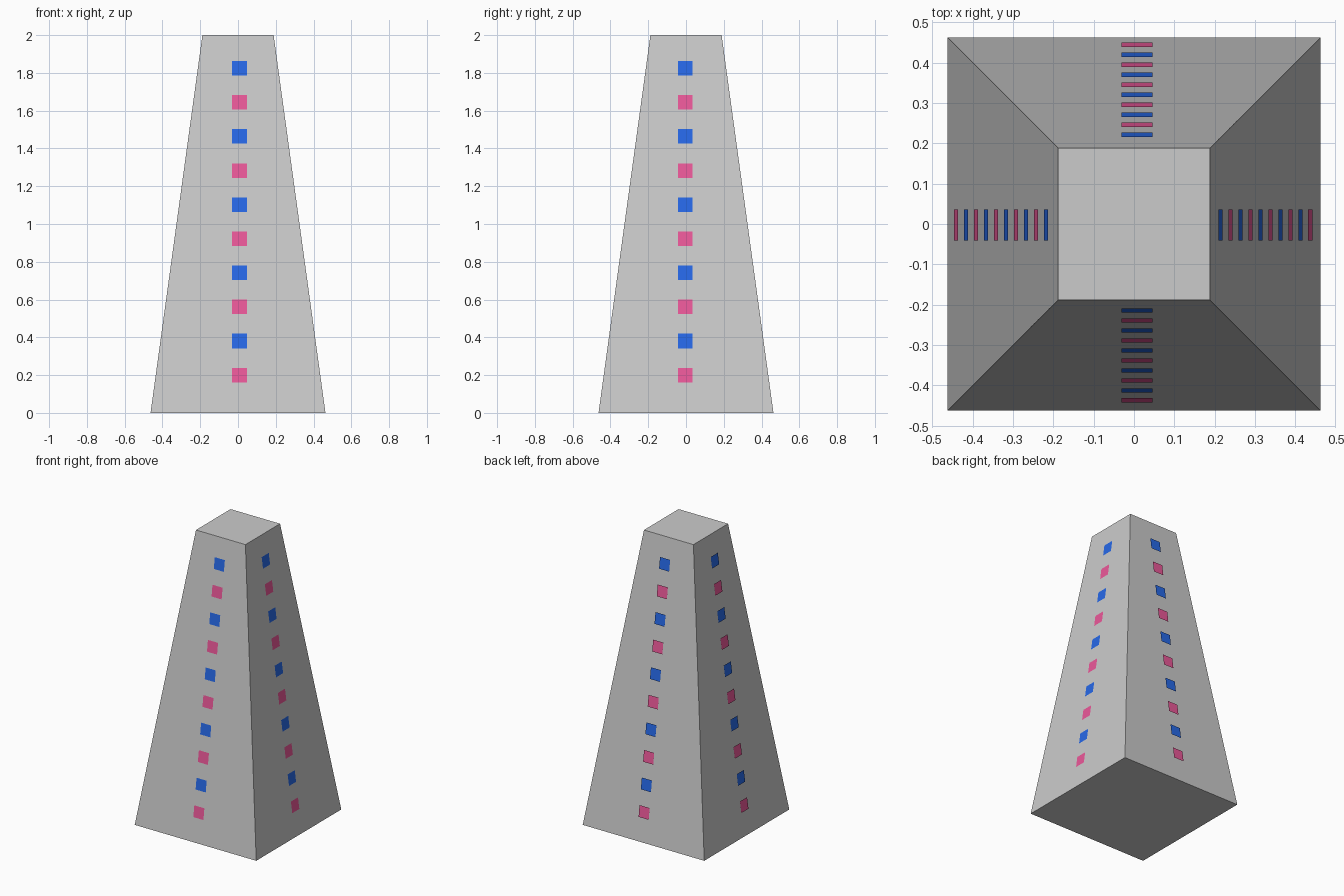
import bpy, bmesh, math
from mathutils import Matrix, Vector

if "Cube" in bpy.data.objects:
    bpy.data.objects.remove(bpy.data.objects["Cube"])

BASE, TOP, H = 0.463, 0.1885, 2.0
SLOPE = (BASE - TOP) / H


def material(name, rgb):
    m = bpy.data.materials.new(name)
    m.diffuse_color = (*rgb, 1)
    m.use_nodes = True
    m.node_tree.nodes["Principled BSDF"].inputs["Base Color"].default_value = m.diffuse_color
    return m


blue = material("blue", (0.02, 0.14, 0.8))
pink = material("pink", (0.83, 0.1, 0.32))


def add_object(name, bm, mat=None):
    bmesh.ops.recalc_face_normals(bm, faces=bm.faces) if mat is None else None
    me = bpy.data.meshes.new(name)
    bm.to_mesh(me)
    bm.free()
    if mat:
        me.materials.append(mat)
    ob = bpy.data.objects.new(name, me)
    bpy.context.collection.objects.link(ob)
    return ob


# Tapered square tower
bm = bmesh.new()
bmesh.ops.create_cube(bm, size=2)
for v in bm.verts:
    r = TOP if v.co.z > 0 else BASE
    v.co = Vector((v.co.x * r, v.co.y * r, H if v.co.z > 0 else 0))
add_object("tower_body", bm)

# Flat windows on each sloping side: name, turn, sideways shift, stand-off
sides = [("front", 0, 0.008, 0.002), ("right", 90, -0.003, 0.002),
         ("back", 180, -0.008, 0.009), ("left", 270, 0.003, 0.006)]
HALF = 0.0385
for side, turn, shift, gap in sides:
    rot = Matrix.Rotation(math.radians(turn), 4, 'Z')
    for label, mat, start in (("pink", pink, 0), ("blue", blue, 1)):
        bm = bmesh.new()
        for i in range(start, 10, 2):
            zc = 0.2 + 0.1805 * i
            corners = []
            for sx, sz in ((-1, -1), (1, -1), (1, 1), (-1, 1)):
                z = zc + sz * HALF
                y = -(BASE - SLOPE * z + gap)
                corners.append(bm.verts.new(rot @ Vector((shift + sx * HALF, y, z))))
            bm.faces.new(corners)
        add_object(f"{side}_{label}_windows", bm, mat)
